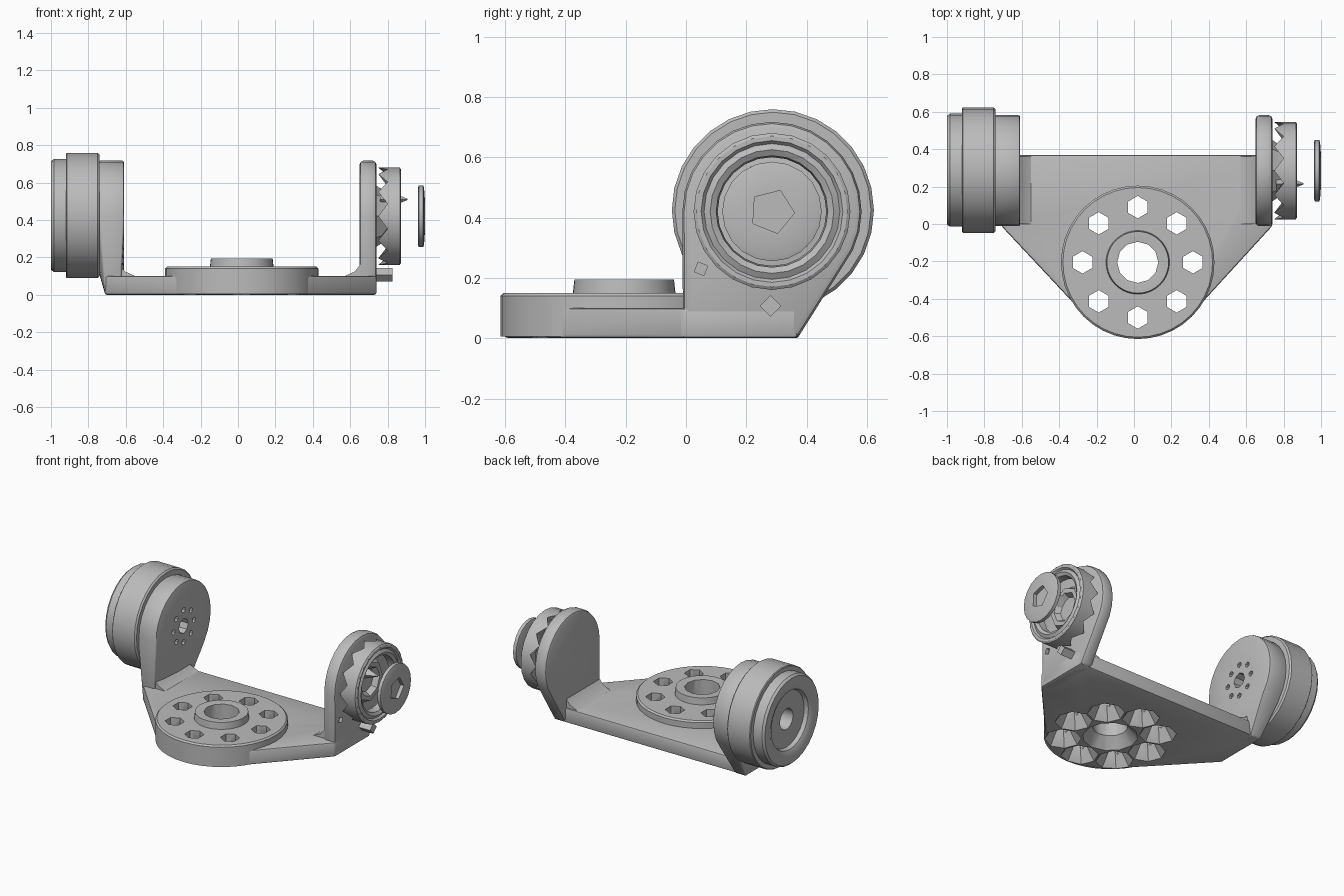
import bpy, bmesh
from math import cos, sin, pi, radians
from mathutils import Matrix, Vector

cube = bpy.data.objects.get("Cube")
if cube:
    bpy.data.objects.remove(cube)

grey = bpy.data.materials.new("light grey metal")
grey.use_nodes = True
grey.diffuse_color = (0.5, 0.5, 0.5, 1)
grey.node_tree.nodes["Principled BSDF"].inputs["Base Color"].default_value = (0.5, 0.5, 0.5, 1)
parts = []


def finish(name, bm):
    bmesh.ops.remove_doubles(bm, verts=bm.verts, dist=1e-5)
    bmesh.ops.recalc_face_normals(bm, faces=bm.faces)
    mesh = bpy.data.meshes.new(name)
    bm.to_mesh(mesh)
    bm.free()
    mesh.materials.append(grey)
    ob = bpy.data.objects.new(name, mesh)
    bpy.context.collection.objects.link(ob)
    parts.append(ob)
    return ob


def lathe(name, profile, sides, place, phase=0.0, teeth=0.0):
    """Spin (height, radius) points round local z; teeth zigzags the lowest edge."""
    bm = bmesh.new()
    low = min(h for h, r in profile)
    rings = []
    for i in range(sides):
        a = phase + 2 * pi * i / sides
        rings.append([bm.verts.new(place @ Vector((
            r * cos(a), r * sin(a), h + (teeth if h == low and i % 2 else 0))))
            for h, r in profile])
    n = len(profile)
    solid = profile[0][1] == 0
    for i in range(sides):
        a, b = rings[i], rings[(i + 1) % sides]
        for j in range(n - 1 if solid else n):
            k = (j + 1) % n
            bm.faces.new((a[j], b[j], b[k], a[k]))
    return finish(name, bm)


def rod(name, h0, h1, r0, r1, sides, place, phase=0.0):
    return lathe(name, [(h0, 0), (h0, r0), (h1, r1), (h1, 0)], sides, place, phase)


def hull(name, points, bevel):
    bm = bmesh.new()
    for p in points:
        bm.verts.new(p)
    res = bmesh.ops.convex_hull(bm, input=bm.verts)
    junk = set(res["geom_interior"]) | set(res["geom_unused"])
    bmesh.ops.delete(bm, geom=[v for v in junk if isinstance(v, bmesh.types.BMVert)], context='VERTS')
    bmesh.ops.dissolve_limit(bm, angle_limit=radians(1), verts=bm.verts, edges=bm.edges)
    ob = finish(name, bm)
    mod = ob.modifiers.new("rounding", 'BEVEL')
    mod.width, mod.segments, mod.limit_method = bevel, 2, 'ANGLE'
    mod.angle_limit = radians(40)
    apply(ob, mod)
    return ob


def apply(ob, mod):
    with bpy.context.temp_override(object=ob, active_object=ob, selected_objects=[ob]):
        bpy.ops.object.modifier_apply(modifier=mod.name)


def cut(ob, cutter):
    mod = ob.modifiers.new("cut", 'BOOLEAN')
    mod.operation, mod.solver, mod.object = 'DIFFERENCE', 'EXACT', cutter
    apply(ob, mod)
    parts.remove(cutter)
    bpy.data.objects.remove(cutter)


def circle(r, n):
    return [(r * cos(2 * pi * i / n), r * sin(2 * pi * i / n)) for i in range(n)]


DX, DY = 0.02, -0.205                       # turntable centre
PY, PZ = 0.285, 0.42                        # pivot axis
disc_at = Matrix.Translation((DX, DY, 0))
pivot = Matrix.Translation((0, PY, PZ)) @ Matrix.Rotation(pi / 2, 4, 'Y')

# Base plate: wide back edge tapering to the round front
outline = [(DX + x, DY + y) for x, y in circle(0.4, 40)]
outline += [(-0.71, 0.37), (0.74, 0.37), (0.74, -0.01), (-0.71, -0.01)]
plate = hull("base_plate", [(x, y, z) for x, y in outline for z in (0, 0.1)], 0.012)

# Turntable with its raised collar, on the plate
table = lathe("turntable", [(0.005, 0), (0.005, 0.41), (0.14, 0.41), (0.15, 0.4),
                            (0.15, 0.17), (0.195, 0.165), (0.195, 0.125), (0.18, 0)], 40, disc_at)

# Bolt holes and the flared wells beneath them
for ob in (plate, table):
    cut(ob, rod("cutter", -0.1, 0.3, 0.11, 0.11, 12, disc_at))
    cut(ob, rod("cutter", -0.02, 0.07, 0.19, 0.11, 12, disc_at))
    for i in range(8):
        a = i * pi / 4
        place = Matrix.Translation((DX + 0.295 * cos(a), DY + 0.295 * sin(a), 0))
        cut(ob, rod("cutter", -0.1, 0.3, 0.06, 0.06, 6, place, pi / 2))
        cut(ob, rod("cutter", -0.02, 0.09, 0.13, 0.055, 8, place, a))


# Upright arms: round head running down to the plate
def arm(name, head, foot):
    pts = [(x, PY + y, PZ + z) for y, z in circle(0.297, 28) for x in head]
    pts += [(x, y, z) for x in foot for y in (-0.01, 0.37) for z in (0, 0.1)]
    return hull(name, pts, 0.02)


drum_arm = arm("drum_arm", (-0.745, -0.61), (-0.71, -0.63))
hub_arm = arm("hub_arm", (0.65, 0.74), (0.65, 0.74))

# Centre hole and small screw holes in the drum arm
cut(drum_arm, rod("cutter", -0.9, -0.5, 0.05, 0.05, 8, pivot))
for i in range(8):
    a = i * pi / 4
    place = Matrix.Translation((0, 0.11 * cos(a), 0.11 * sin(a))) @ pivot
    cut(drum_arm, rod("cutter", -0.66, -0.5, 0.018, 0.018, 6, place))

# Small hole low on the hub arm
cut(hub_arm, rod("cutter", 0.72, 0.8, 0.024, 0.024, 4,
                 Matrix.Translation((0, 0.05 - PY, 0.23 - PZ)) @ pivot, 0.4))

# Fillets where the arms meet the plate
for name, x, s in (("drum_fillet", -0.64, 1), ("hub_fillet", 0.66, -1)):
    bm = bmesh.new()
    rows = [[bm.verts.new((x + s * dx, y, z)) for dx, z in
             ((0, 0.08), (0, 0.17), (0.035, 0.125), (0.09, 0.1), (0.09, 0.08))]
            for y in (0.0, 0.36)]
    for j in range(5):
        k = (j + 1) % 5
        bm.faces.new((rows[0][j], rows[0][k], rows[1][k], rows[1][j]))
    for row in rows:
        bm.faces.new(row)
    finish(name, bm)

# Motor drum: wide band, narrower end and a recessed face with a hole
drum_at = Matrix.Translation((0, 0.003, 0.004)) @ pivot
lathe("drum", [(-0.74, 0.07), (-0.74, 0.325), (-0.75, 0.335), (-0.915, 0.335), (-0.92, 0.33),
               (-0.92, 0.302), (-0.985, 0.302), (-1.0, 0.29), (-1.0, 0.23), (-0.985, 0.2),
               (-0.96, 0.19), (-0.96, 0.07)], 28, drum_at)

# Bearing ring with a toothed inner edge
lathe("bearing_ring", [(0.75, 0.26), (0.865, 0.26), (0.872, 0.25), (0.872, 0.235), (0.86, 0.225),
                       (0.872, 0.205), (0.86, 0.185), (0.81, 0.18), (0.8, 0.225)],
      24, pivot, teeth=0.05)

# Star-shaped insert inside the ring, and its pointed tab
lathe("bearing_insert", [(0.73, 0), (0.73, 0.17), (0.76, 0.15), (0.8, 0.13), (0.8, 0.1),
                         (0.765, 0.08), (0.765, 0)], 8, pivot)
rod("bearing_tab", 0.76, 0.905, 0.06, 0.004, 4, Matrix.Translation((0, -0.07, 0.09)) @ pivot)

# End cap with a five-sided socket
cap = lathe("end_cap", [(0.962, 0), (0.962, 0.15), (0.967, 0.165), (0.99, 0.165),
                        (0.995, 0.15), (1.0, 0.08), (1.0, 0)], 20, pivot)
cut(cap, rod("cutter", 0.975, 1.1, 0.075, 0.075, 5, pivot, 0.25))

# Stop pin under the bearing
rod("stop_pin", 0.7, 0.825, 0.036, 0.036, 4, Matrix.Translation((0, -0.005, 0.107 - PZ)) @ pivot)

# Shading
bpy.ops.object.select_all(action='DESELECT')
for ob in parts:
    ob.select_set(True)
bpy.context.view_layer.objects.active = parts[0]
bpy.ops.object.shade_smooth_by_angle(angle=radians(35))
